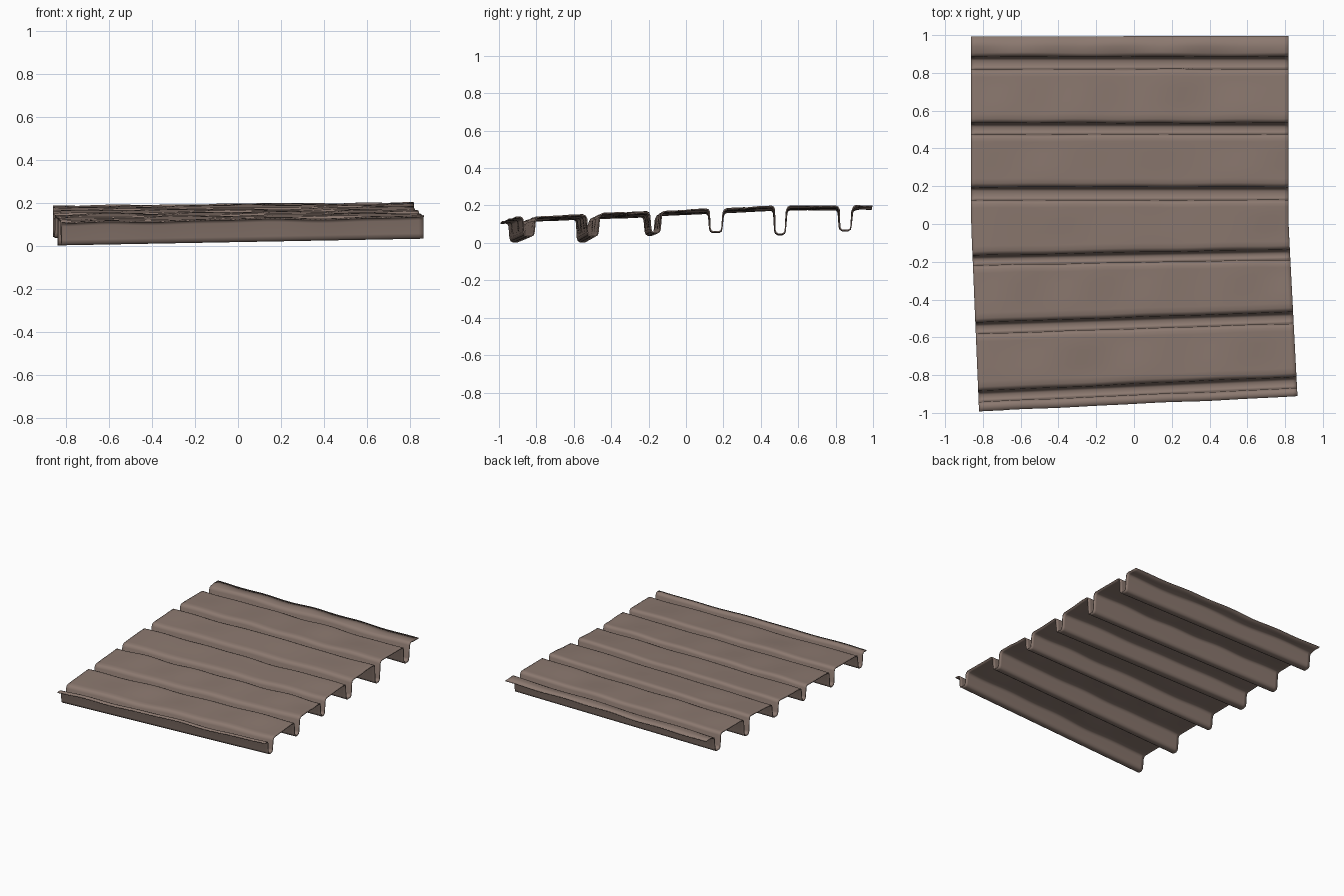
import bpy, bmesh, math, random

if "Cube" in bpy.data.objects:
    bpy.data.objects.remove(bpy.data.objects["Cube"])

random.seed(4)
COLS = 72  # steps along the length of the sheet

# channels: y of lower lip (left, right), y of upper lip, floor height
CHANNELS = [
    ((-0.945, -0.872), (-0.878, -0.802), (0.005, 0.036)),
    ((-0.585, -0.530), (-0.515, -0.460), (0.005, 0.036)),
    ((-0.222, -0.192), (-0.160, -0.128), (0.040, 0.053)),
    ((0.122, 0.124), (0.202, 0.202), (0.055, 0.059)),
    ((0.470, 0.472), (0.541, 0.541), (0.044, 0.048)),
    ((0.815, 0.818), (0.892, 0.892), (0.065, 0.067)),
]
# channel cross-section: (side, y offset, from floor or top, z offset)
SECTION = [
    ("L", -0.016, "T", 0.0), ("L", -0.006, "T", -0.005), ("L", 0.0, "T", -0.018),
    ("L", 0.004, "F", 0.022), ("L", 0.009, "F", 0.007), ("L", 0.020, "F", 0.0),
    ("U", -0.026, "F", 0.0), ("U", -0.014, "F", 0.007), ("U", -0.010, "F", 0.022),
    ("U", -0.003, "T", -0.020), ("U", 0.004, "T", -0.006), ("U", 0.016, "T", 0.0),
]


def lerp(p, t):
    return p[0] + (p[1] - p[0]) * t


def top_height(y, t):
    if y < 0.5:
        z = 0.119 + (y + 1) * 0.045
    else:
        z = 0.1865 + (y - 0.5) * 0.004
    return z + (t - 0.5) * (0.02 - 0.005 * y)


def end_x(y, t):
    d = max(0.0, -y)
    return lerp((-0.862 + 0.042 * d, 0.818 + 0.052 * d), t)


# random soft dents per panel
waves = [[(random.uniform(4, 17), random.uniform(0, 6.3)) for _ in range(4)]
         for _ in range(14)]


def dent(k, x):
    return 0.0016 * sum(math.sin(f * x + p) for f, p in waves[k])


# rows: (y pair, floor pair or None, z offset, dent id)
rows = [((-0.992, -0.912), None, 0.0, 0)]
for i, (low, up, floor) in enumerate(CHANNELS):
    for side, dy, ref, dz in SECTION:
        base = low if side == "L" else up
        k = 2 * i + (0 if side == "L" else 1)
        rows.append(((base[0] + dy, base[1] + dy), floor if ref == "F" else None, dz, k))
    if i < 5:  # flat panel up to the next channel
        nxt = CHANNELS[i + 1][0]
        for s in (0.15, 0.4, 0.65, 0.87):
            pair = tuple(up[e] + (nxt[e] - up[e]) * s for e in (0, 1))
            rows.append((pair, None, 0.0, 2 * i + 1 if s < 0.5 else 2 * i + 2))
rows += [((0.94, 0.94), None, 0.001, 12), ((0.992, 0.996), None, 0.0, 12)]

# corrugated sheet grid
bm = bmesh.new()
grid = []
for pair, floor, dz, k in rows:
    line = []
    for c in range(COLS + 1):
        t = c / COLS
        y = lerp(pair, t)
        x = end_x(y, t)
        if floor:
            z = lerp(floor, t) + dz
        else:
            w = dent(k, x)
            z = top_height(y, t) + dz + w
            if abs(y) < 0.985:
                y += 0.4 * w
        line.append(bm.verts.new((x, y, z)))
    grid.append(line)
for a, b in zip(grid, grid[1:]):
    for c in range(COLS):
        bm.faces.new((a[c], a[c + 1], b[c + 1], b[c]))

mesh = bpy.data.meshes.new("corrugated_sheet")
bm.to_mesh(mesh)
bm.free()
sheet = bpy.data.objects.new("corrugated_sheet", mesh)
bpy.context.collection.objects.link(sheet)

mat = bpy.data.materials.new("dull brown metal")
mat.diffuse_color = (0.26, 0.19, 0.16, 1)
mat.use_nodes = True
mat.node_tree.nodes["Principled BSDF"].inputs["Base Color"].default_value = mat.diffuse_color
mesh.materials.append(mat)

# thin metal thickness
solid = sheet.modifiers.new("thickness", "SOLIDIFY")
solid.thickness = 0.007
solid.offset = 0

bpy.context.view_layer.objects.active = sheet
sheet.select_set(True)
bpy.ops.object.shade_smooth_by_angle(angle=math.radians(45))
